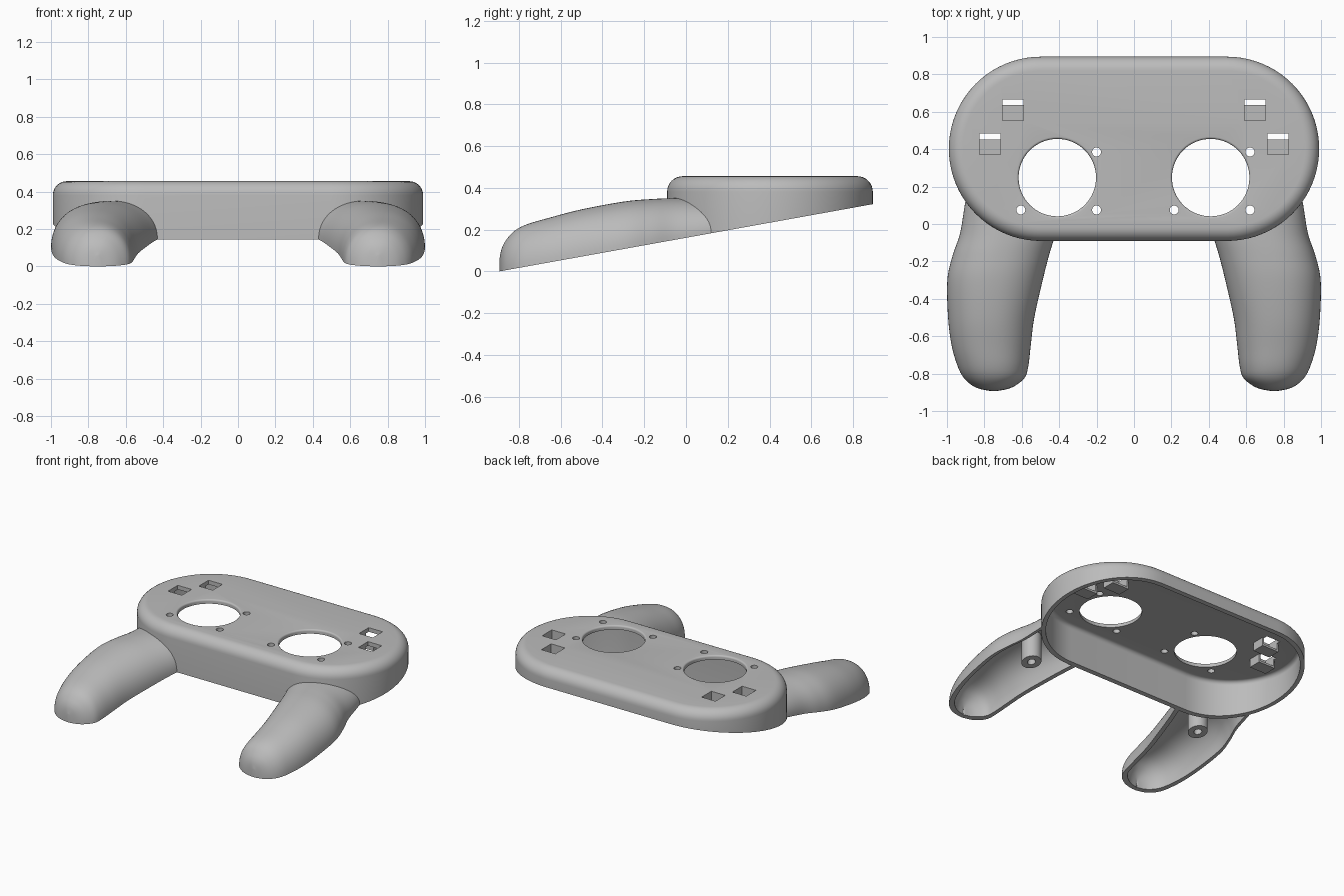
import bpy, bmesh, math
from mathutils import Matrix

if "Cube" in bpy.data.objects:
    bpy.data.objects.remove(bpy.data.objects["Cube"])

SLOPE, MID = 0.18, 0.161          # slanted underside
TOP, WALL = 0.456, 0.03
BODY_Y, BODY_R, BODY_X = 0.402, 0.4925, 0.4975

grey = bpy.data.materials.new("plain_grey")
grey.use_nodes = True
GREY = (0.5, 0.5, 0.5, 1)
grey.diffuse_color = GREY
grey.node_tree.nodes["Principled BSDF"].inputs["Base Color"].default_value = GREY


def plane(y):
    return MID + SLOPE * y


def finish(name, bm):
    bmesh.ops.recalc_face_normals(bm, faces=bm.faces)
    mesh = bpy.data.meshes.new(name)
    bm.to_mesh(mesh)
    bm.free()
    mesh.materials.append(grey)
    ob = bpy.data.objects.new(name, mesh)
    bpy.context.collection.objects.link(ob)
    return ob


def loft(name, rings):
    """Closed solid through a stack of equal-length rings."""
    bm = bmesh.new()
    rows = [[bm.verts.new(p) for p in ring] for ring in rings]
    n = len(rows[0])
    for a, b in zip(rows, rows[1:]):
        for i in range(n):
            j = (i + 1) % n
            bm.faces.new((a[i], a[j], b[j], b[i]))
    bm.faces.new(rows[0])
    bm.faces.new(rows[-1])
    return finish(name, bm)


def box(name, lo, hi):
    bm = bmesh.new()
    bmesh.ops.create_cube(bm, size=1)
    for v in bm.verts:
        v.co = [a if c < 0 else b for c, a, b in zip(v.co, lo, hi)]
    return finish(name, bm)


def lathe(name, x, y, profile, n=64):
    turn = [2 * math.pi * i / n for i in range(n)]
    return loft(name, [[(x + r * math.cos(a), y + r * math.sin(a), z) for a in turn]
                       for r, z in profile])


def underside():
    ob = box("underside_cutter", (-2, -2, -2), (2, 2, 2))
    for v in ob.data.vertices:
        if v.co.z > 0:
            v.co.z = plane(v.co.y)
    return ob


def combine(ob, others, operation="DIFFERENCE"):
    """Apply booleans in order, then remove the helpers."""
    for other in others:
        other.hide_render = True
        mod = ob.modifiers.new("cut", "BOOLEAN")
        mod.operation, mod.solver, mod.object = operation, "EXACT", other
        deps = bpy.context.evaluated_depsgraph_get()
        mesh = bpy.data.meshes.new_from_object(ob.evaluated_get(deps))
        ob.modifiers.clear()
        ob.data = mesh
        bpy.data.objects.remove(other)


def smooth(ob):
    bpy.ops.object.select_all(action="DESELECT")
    ob.select_set(True)
    bpy.context.view_layer.objects.active = ob
    bpy.ops.object.shade_smooth_by_angle(angle=math.radians(32))


# Rounded-end body
def stadium(inset, z, n=40):
    r = BODY_R - inset
    ring = []
    for side, start in ((1, -math.pi / 2), (-1, math.pi / 2)):
        for i in range(n + 1):
            a = start + math.pi * i / n
            ring.append((side * BODY_X + r * math.cos(a), BODY_Y + r * math.sin(a), z))
    return ring


def body_solid(name, inset, top, fillet, low=-0.2):
    rings = [stadium(inset, low)]
    for i in range(9):
        a = math.pi / 2 * i / 8
        rings.append(stadium(inset + fillet * (1 - math.cos(a)),
                             top - fillet * (1 - math.sin(a))))
    return loft(name, rings)


body = body_solid("body_shell", 0, TOP, 0.075)
cuts = [body_solid("cavity_cutter", WALL, TOP - WALL, 0.03, -0.3), underside()]

# Stick openings with rounded lips and their screw holes
LIP = 0.012
lip = [(0.207, 0.35)]
for i in range(6):
    a = math.pi / 2 * i / 5
    lip.append((0.207 + LIP * (1 - math.cos(a)), TOP - LIP * (1 - math.sin(a))))
lip.append((0.219, 0.6))
for cx in (-0.41, 0.41):
    cuts.append(lathe("stick_cutter", cx, 0.248, lip))
    for dx, dy in ((0.21, 0.137), (0.21, -0.173), (-0.195, -0.173)):
        cuts.append(lathe("screw_cutter", cx + dx, 0.248 + dy, [(0.024, 0.35), (0.024, 0.6)], 24))

# Button pockets: square openings over a shelf that is open at the back
H = 0.056
slots = [(s * x, y) for s in (-1, 1) for x, y in ((0.648, 0.609), (0.77, 0.427))]
for x, y in slots:
    cuts.append(box("button_cutter", (x - H, y - H, 0.35), (x + H, y + H, 0.6)))
combine(body, cuts)
smooth(body)

for k, (x, y) in enumerate(slots):
    E, low, high = H + 0.012, 0.365, TOP - WALL + 0.002
    shelf = box(f"button_shelf_{k + 1}", (x - E, y - E, low), (x + E, y + 0.026, high))
    combine(shelf, [box("shelf_cutter", (x - H, y - H, low + 0.015), (x + H, y + H, 0.6))])


# Handles: stations of y, inner x, outer x, top z
STATIONS = [(0.30, 0.37, 0.87, 0.35), (0.10, 0.39, 0.905, 0.352), (-0.05, 0.42, 0.93, 0.351),
            (-0.17, 0.455, 0.97, 0.346), (-0.30, 0.488, 0.998, 0.334), (-0.50, 0.533, 0.994, 0.297),
            (-0.65, 0.552, 0.975, 0.258), (-0.76, 0.565, 0.943, 0.226), (-0.82, 0.583, 0.912, 0.195),
            (-0.86, 0.628, 0.87, 0.152), (-0.882, 0.675, 0.823, 0.11), (-0.893, 0.735, 0.765, 0.06)]


def spline(points, steps=6):
    out = []
    for i in range(len(points) - 1):
        a, b, c, d = (points[min(max(i + k, 0), len(points) - 1)] for k in (-1, 0, 1, 2))
        for s in range(steps):
            t = s / steps
            out.append([q + 0.5 * t * (r - p + t * (2 * p - 5 * q + 4 * r - w + t * (3 * (q - r) + w - p)))
                        for p, q, r, w in zip(a, b, c, d)])
    return out + [list(points[-1])]


def handle_solid(name, side, inset, n=40):
    rings = []
    for y, x0, x1, top in spline(STATIONS):
        mid, half, h = (x0 + x1) / 2, (x1 - x0) / 2, top - plane(y)
        half, h = max(half - inset, 0.2 * half), max(h - inset, 0.2 * h)
        y += inset
        base = plane(y)
        ring = [(side * (mid - half), y, base - 0.1)]
        for i in range(n + 1):
            a = math.pi * (1 - i / n)
            c, s = math.cos(a), max(math.sin(a), 0)
            ring.append((side * (mid + half * math.copysign(abs(c) ** 0.92, c)), y, base + h * s ** 0.92))
        ring.append((side * (mid + half), y, base - 0.1))
        rings.append(ring)
    return loft(name, rings)


for side, word in ((1, "left"), (-1, "right")):
    grip = handle_solid(word + "_grip", side, 0)
    hollow = handle_solid("hollow_cutter", side, 0.026)
    hollow.data.transform(Matrix.Translation((0, 0, -0.0005)))
    combine(grip, [hollow, body_solid("body_cutter", 0.002, 0.7, 0.01, -0.5), underside()])
    smooth(grip)

    # Hollow screw post inside the handle
    post = lathe(word + "_screw_post", side * 0.72, -0.2, [(0.066, 0), (0.066, 0.325)], 40)
    combine(post, [lathe("bore_cutter", side * 0.72, -0.2, [(0.027, -0.1), (0.027, 0.27)], 24),
                   underside()])
    smooth(post)
